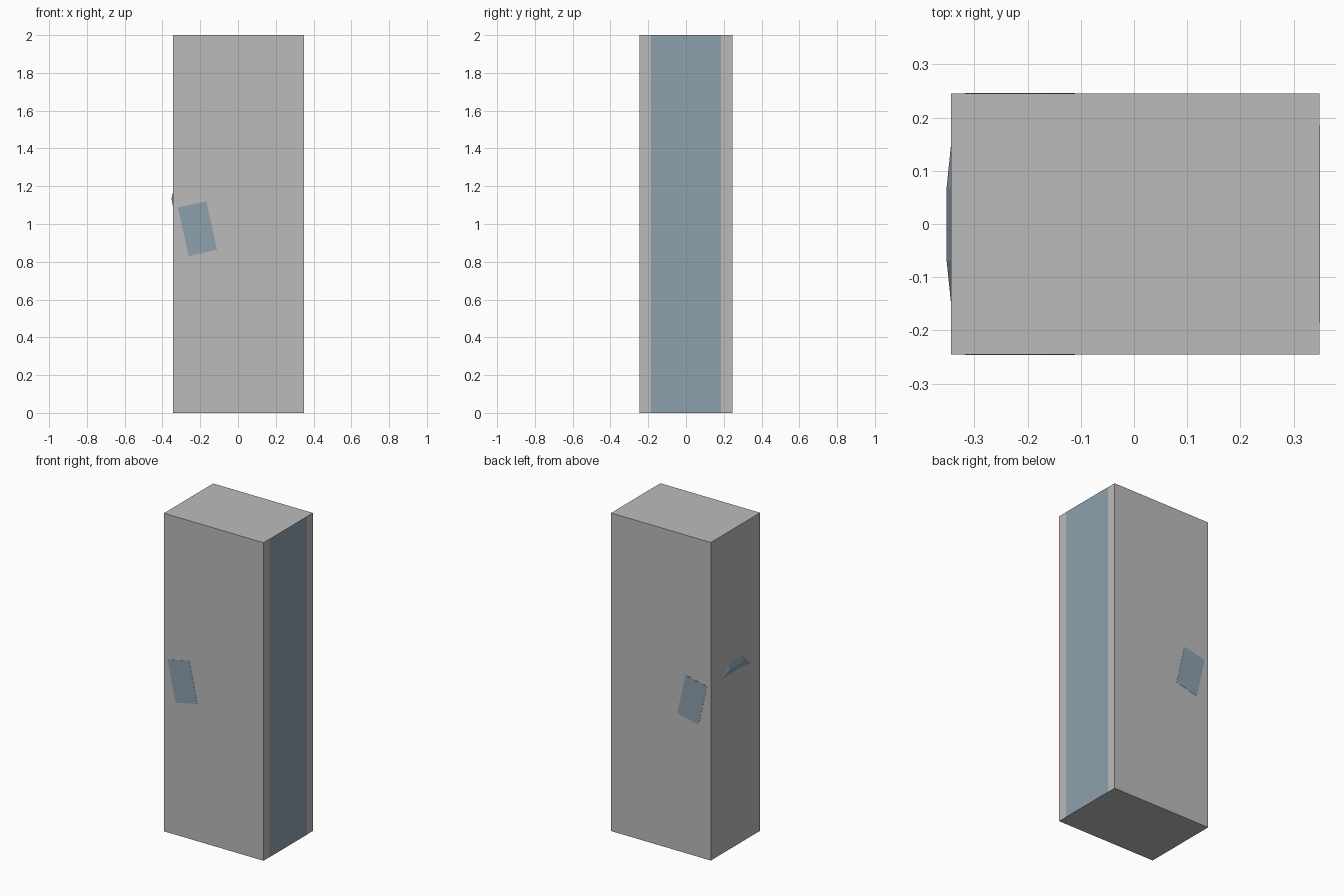
import bpy, bmesh
from mathutils import Vector

if "Cube" in bpy.data.objects:
    bpy.data.objects.remove(bpy.data.objects["Cube"])


def material(name, rgb):
    m = bpy.data.materials.new(name)
    m.diffuse_color = (*rgb, 1)
    m.use_nodes = True
    m.node_tree.nodes["Principled BSDF"].inputs["Base Color"].default_value = m.diffuse_color
    return m


grey = material("grey", (0.5, 0.5, 0.5))
blue = material("slate blue", (0.27, 0.355, 0.43))


def hull(name, points, mat):
    """Flat-faced convex solid around the given points."""
    bm = bmesh.new()
    for p in points:
        bm.verts.new(p)
    bmesh.ops.convex_hull(bm, input=bm.verts[:])
    bmesh.ops.dissolve_limit(bm, angle_limit=0.01, verts=bm.verts[:], edges=bm.edges[:])
    bmesh.ops.recalc_face_normals(bm, faces=bm.faces[:])
    me = bpy.data.meshes.new(name)
    bm.to_mesh(me)
    bm.free()
    me.materials.append(mat)
    ob = bpy.data.objects.new(name, me)
    bpy.context.collection.objects.link(ob)
    return ob


def plate(name, outline, direction, mat, thick=0.001):
    """Thin plate raised from a face of the body."""
    d = Vector(direction) * thick
    pts = [Vector(p) for p in outline]
    return hull(name, pts + [p + d for p in pts], mat)


X0, X1, Y, H = -0.344, 0.349, 0.245, 2.0

# Tall body
hull("body", [(x, y, z) for x in (X0, X1) for y in (-Y, Y) for z in (0, H)], grey)

# Full-height stripe on the right side
plate("side_stripe", [(X1, y, z) for y in (-0.186, 0.186) for z in (0, H)], (1, 0, 0), blue)

# Tilted patches on the front and back
patch = [(-0.318, 1.088), (-0.168, 1.12), (-0.111, 0.865), (-0.261, 0.83)]
for name, s in (("front_patch", -1), ("back_patch", 1)):
    plate(name, [(x, s * Y, z) for x, z in patch], (0, s, 0), blue)

# Shallow arched ridge on the left side: one middle piece and two drooping ends
mid = [(X0, 1.17), (-0.352, 1.135), (X0, 1.10)]
hull("ridge_middle", [(x, y, z) for x, z in mid for y in (-0.07, 0.07)], blue)
for name, s in (("ridge_front_end", -1), ("ridge_back_end", 1)):
    hull(name, [(x, s * 0.07, z) for x, z in mid] + [(X0, s * 0.148, 1.09)], blue)
